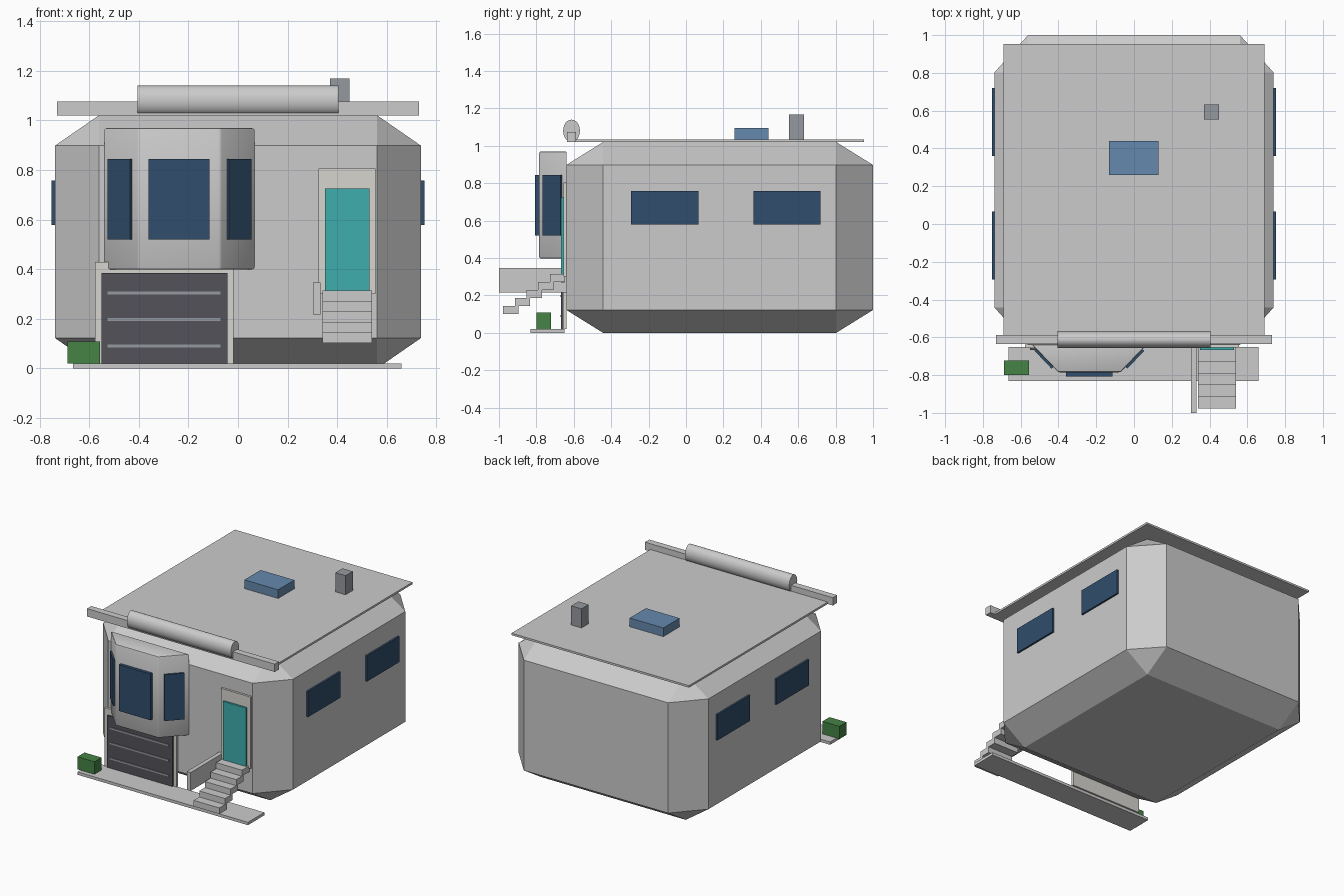
import bpy, bmesh, math
from mathutils import Matrix, Vector

if "Cube" in bpy.data.objects:
    bpy.data.objects.remove(bpy.data.objects["Cube"])


def material(name, rgb):
    m = bpy.data.materials.new(name)
    m.diffuse_color = (*rgb, 1)
    m.use_nodes = True
    m.node_tree.nodes["Principled BSDF"].inputs["Base Color"].default_value = m.diffuse_color
    return m


GLASS = material("dark_glass", (0.03, 0.075, 0.15))
SKY = material("skylight_glass", (0.13, 0.25, 0.42))
TEAL = material("teal", (0.05, 0.42, 0.42))
DARK = material("dark_metal", (0.085, 0.085, 0.1))
GREY = material("vent_grey", (0.3, 0.32, 0.35))
GREEN = material("hedge_green", (0.06, 0.23, 0.06))
WHITE = material("trim", (0.68, 0.66, 0.62))


def finish(name, bm, mat=None):
    bmesh.ops.recalc_face_normals(bm, faces=bm.faces)
    me = bpy.data.meshes.new(name)
    bm.to_mesh(me)
    bm.free()
    ob = bpy.data.objects.new(name, me)
    bpy.context.collection.objects.link(ob)
    if mat:
        me.materials.append(mat)
    return ob


def box(name, x, y, z, mat=None, chamfer=0):
    """Box from (min, max) ranges; chamfer is a fraction of each half size."""
    bm = bmesh.new()
    bmesh.ops.create_cube(bm, size=2)
    if chamfer:
        bmesh.ops.bevel(bm, geom=bm.edges[:], offset=chamfer, segments=1,
                        affect='EDGES')
    for v in bm.verts:
        v.co = Vector([(a + b) / 2 + c * (b - a) / 2
                       for (a, b), c in zip((x, y, z), v.co)])
    return finish(name, bm, mat)


def smooth(ob, angle=40):
    bpy.ops.object.select_all(action='DESELECT')
    ob.select_set(True)
    bpy.context.view_layer.objects.active = ob
    bpy.ops.object.shade_smooth_by_angle(angle=math.radians(angle))


# House shell and roof
box("house_body", (-.738, .738), (-.64, 1), (0, 1.02), chamfer=.24)
box("roof_slab", (-.69, .69), (-.6, .952), (1.02, 1.034))
box("parapet_bar", (-.73, .73), (-.635, -.588), (1.02, 1.075))
box("skylight", (-.132, .13), (.26, .44), (1.03, 1.095), SKY)
box("chimney", (.37, .45), (.552, .632), (1.03, 1.168), GREY)

# Flattened barrel over the parapet
bm = bmesh.new()
bmesh.ops.create_cone(bm, cap_ends=True, segments=24, radius1=1, radius2=1, depth=.81)
bmesh.ops.rotate(bm, verts=bm.verts, matrix=Matrix.Rotation(math.pi / 2, 3, 'Y'))
for v in bm.verts:
    v.co = Vector((v.co.x, -.612 + .045 * v.co.y, 1.08 + .06 * v.co.z))
smooth(finish("parapet_barrel", bm))

# Side windows
for s in (-1, 1):
    for i, y in enumerate(((-.293, .067), (.36, .72))):
        box(f"side_window_{i}_{'left' if s < 0 else 'right'}",
            tuple(sorted((s * .73, s * .751))), y, (.578, .758), GLASS)

# Bay: extruded trapezoid with softened edges
BAY = -.236
bm = bmesh.new()
outline = [(-.305, -.638), (-.165, -.785), (.165, -.785), (.305, -.638)]
face = bm.faces.new([bm.verts.new((BAY + x, y, .398)) for x, y in outline])
ext = bmesh.ops.extrude_face_region(bm, geom=[face])["geom"]
bmesh.ops.translate(bm, vec=(0, 0, .572),
                    verts=[e for e in ext if isinstance(e, bmesh.types.BMVert)])
bmesh.ops.bevel(bm, geom=bm.edges[:], offset=.008, segments=2, profile=.5, affect='EDGES')
smooth(finish("bay", bm), 30)

# Bay windows
box("bay_window_front", (-.36, -.115), (-.807, -.782), (.52, .845), GLASS)
for s, side in ((-1, "left"), (1, "right")):
    w = box(f"bay_window_{side}", (-.065, .065), (-.007, .007), (.52, .845), GLASS)
    w.location = (BAY + s * .24, -.714, 0)
    w.rotation_euler.z = s * math.atan2(.147, .14)

# Garage
box("garage_frame", (-.577, -.018), (-.657, -.638), (.02, .428), WHITE)
box("garage_door", (-.55, -.043), (-.667, -.65), (.02, .385), DARK)
for i, z in enumerate((.09, .197, .303)):
    box(f"garage_slat_{i}", (-.527, -.07), (-.672, -.66), (z - .006, z + .006), GREY)

# Front door, stairs and railing
box("door_frame", (.325, .555), (-.655, -.635), (.3, .805), WHITE)
box("front_door", (.35, .53), (-.668, -.65), (.27, .725), TEAL)
for i in range(5):
    y, z = -.978 + .0625 * i, .102 + .0425 * i
    box(f"stair_{i}", (.34, .54), (y, y + .082), (z, z + .0425))
box("stair_railing", (.302, .332), (-1, -.638), (.217, .346))

# Pavement and hedge
box("pavement", (-.665, .66), (-.832, -.65), (0, .02))
box("hedge", (-.688, -.556), (-.8, -.722), (.02, .108), GREEN)
